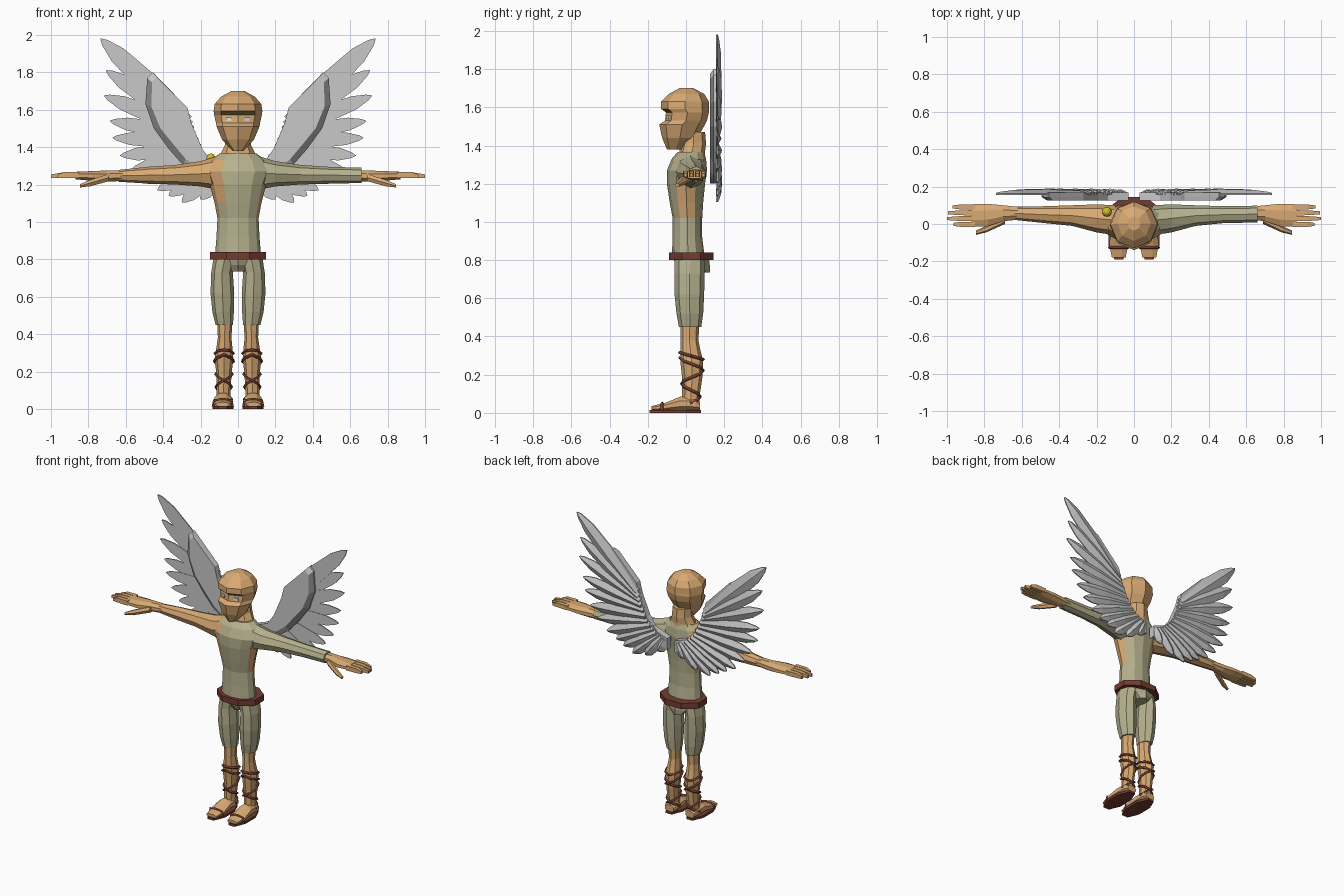
import bpy
import bmesh
from math import cos, sin, pi
from mathutils import Vector

default = bpy.data.objects.get("Cube")
if default:
    bpy.data.objects.remove(default, do_unlink=True)


def material(name, red, green, blue):
    mat = bpy.data.materials.new(name)
    mat.use_nodes = True
    mat.diffuse_color = (red, green, blue, 1)
    shader = next(n for n in mat.node_tree.nodes if n.type == "BSDF_PRINCIPLED")
    shader.inputs["Base Color"].default_value = (red, green, blue, 1)
    return mat


skin = material("skin", .69, .40, .17)
cloth = material("khaki cloth", .47, .44, .27)
leather = material("brown leather", .17, .045, .03)
plume = material("light grey feather", .58, .58, .58)
plume_edge = material("dark grey feather", .26, .26, .26)
gold = material("gold", .6, .52, .02)
olive = material("olive brow", .24, .21, .05)
white = material("eye white", .8, .82, .85)


def finish(name, bm, mats, rule=None):
    """Turn a bmesh into a flat-shaded object; rule picks a material slot from a face centre."""
    bmesh.ops.recalc_face_normals(bm, faces=bm.faces)
    if rule:
        for face in bm.faces:
            face.material_index = int(rule(face.calc_center_median()))
    mesh = bpy.data.meshes.new(name)
    bm.to_mesh(mesh)
    bm.free()
    for mat in mats:
        mesh.materials.append(mat)
    obj = bpy.data.objects.new(name, mesh)
    bpy.context.collection.objects.link(obj)
    return obj


def bridge(bm, loops):
    """Skin consecutive vertex loops and cap both ends."""
    rows = [[bm.verts.new(p) for p in loop] for loop in loops]
    n = len(rows[0])
    for low, high in zip(rows, rows[1:]):
        for k in range(n):
            j = (k + 1) % n
            bm.faces.new((low[k], low[j], high[j], high[k]))
    bm.faces.new(rows[0])
    bm.faces.new(rows[-1])


def loft(name, mats, rings, axis="z", sides=8, turn=0, side=1, rule=None):
    """Rings are (position, low a, high a, low b, high b) along an axis."""
    grow = 1 / cos(pi / sides) if turn else 1
    loops = []
    for t, a0, a1, b0, b1 in rings:
        loop = []
        for k in range(sides):
            angle = 2 * pi * (k + turn) / sides
            a = (a0 + a1) / 2 + grow * cos(angle) * (a1 - a0) / 2
            b = (b0 + b1) / 2 + grow * sin(angle) * (b1 - b0) / 2
            x, y, z = {"x": (t, a, b), "y": (a, t, b), "z": (a, b, t)}[axis]
            loop.append((x * side, y, z))
        loops.append(loop)
    bm = bmesh.new()
    bridge(bm, loops)
    return finish(name, bm, mats, rule)


def column(rows):
    """Symmetric rings from (z, half width, front y, back y)."""
    return [(z, -w, w, y0, y1) for z, w, y0, y1 in rows]


def strap(name, points, radius=.008):
    curve = bpy.data.curves.new(name, "CURVE")
    curve.dimensions = "3D"
    curve.bevel_depth = radius
    curve.bevel_resolution = 0
    spline = curve.splines.new("POLY")
    spline.points.add(len(points) - 1)
    for point, co in zip(spline.points, points):
        point.co = (*co, 1)
    curve.materials.append(leather)
    obj = bpy.data.objects.new(name, curve)
    bpy.context.collection.objects.link(obj)


# Head with a recessed eye band and a brow stripe
loft("head", [skin, olive], column([
    (1.38, .03, -.10, -.01), (1.44, .085, -.125, .06), (1.51, .115, -.14, .10),
    (1.53, .118, -.11, .11), (1.573, .128, -.105, .12), (1.592, .13, -.13, .12),
    (1.63, .125, -.13, .12), (1.67, .09, -.09, .095), (1.70, .035, -.035, .04)]),
    rule=lambda c: 1.575 < c.z < 1.59 and c.y < -.06)
loft("neck", [skin], column([
    (1.32, .12, -.04, .10), (1.37, .09, -.035, .10), (1.41, .07, -.025, .105), (1.47, .065, -.02, .10)]))

# Torso: shirt over one shoulder, open at the flanks
loft("torso", [cloth, skin], column([
    (.80, .125, -.075, .10), (.92, .115, -.07, .085), (1.02, .11, -.07, .085), (1.10, .125, -.085, .09),
    (1.20, .15, -.10, .10), (1.27, .18, -.10, .11), (1.33, .15, -.075, .105), (1.365, .10, -.045, .095)]),
    sides=12, rule=lambda c: (c.x < -.09 and c.z > 1.1) or (abs(c.x) > .1 and 1.02 < c.z < 1.19))
loft("pelvis", [cloth], column([(.735, .045, -.035, .125), (.77, .09, -.055, .125), (.81, .13, -.065, .12)]))
loft("belt", [leather], column([(.80, .15, -.09, .145), (.84, .15, -.09, .145)]), turn=.5)

# Shoulder brooch
bm = bmesh.new()
bmesh.ops.create_uvsphere(bm, u_segments=10, v_segments=6, radius=.026)
bmesh.ops.translate(bm, verts=bm.verts, vec=(-.145, .065, 1.34))
finish("shoulder_brooch", bm, [gold])

leg_rings = [
    (.04, .035, .12, -.03, .07), (.08, .04, .115, -.02, .07), (.18, .035, .115, -.02, .085),
    (.27, .025, .125, -.03, .09), (.33, .03, .115, -.03, .075), (.38, .035, .108, -.03, .065),
    (.47, .03, .11, -.03, .07)]


def on_leg(z, angle, side):
    """Point just off the lower leg surface."""
    for low, high in zip(leg_rings, leg_rings[1:]):
        if z <= high[0]:
            break
    f = (z - low[0]) / (high[0] - low[0])
    a0, a1, b0, b1 = [p + (q - p) * f for p, q in zip(low[1:], high[1:])]
    x = (a0 + a1) / 2 + cos(angle) * ((a1 - a0) / 2 + .004)
    y = (b0 + b1) / 2 + sin(angle) * ((b1 - b0) / 2 + .004)
    return (x * side, y, z)


# Wing layout as (x, z)
roots = [(.27, 1.54), (.23, 1.46), (.18, 1.36), (.11, 1.30), (.05, 1.27)]
tips = [(.735, 1.98), (.705, 1.81), (.715, 1.675), (.685, 1.54), (.67, 1.45), (.63, 1.355), (.57, 1.28),
        (.50, 1.21), (.43, 1.17), (.37, 1.14), (.30, 1.105), (.20, 1.12), (.10, 1.17)]
covert_inner = [(.03, 1.20), (.03, 1.28), (.14, 1.32), (.19, 1.39), (.25, 1.53), (.27, 1.61), (.455, 1.80)]
covert_outer = [(.485, 1.77), (.495, 1.63), (.45, 1.50), (.37, 1.39), (.295, 1.305), (.2, 1.24), (.1, 1.21)]


def feather(name, root, tip, side, lift):
    """Flat-fronted blade with a raised ridge along the back."""
    root, tip = Vector(root), Vector(tip)
    along = tip - root
    across = Vector((-along.y, along.x)).normalized()
    half = max(.042, along.length * .092)
    profile = [(0, .55), (.45, 1), (.8, .8), (.95, .35), (1, .04)]
    loops = []
    for f, w in profile:
        mid = root + along * f
        edge = across * half * w
        ends = [mid + edge, mid - edge]
        thick = .006 + .02 * min(1, w)
        loops.append([(ends[0].x * side, .156 + lift, ends[0].y),
                      (ends[1].x * side, .156 + lift, ends[1].y),
                      (ends[1].x * side, .164 + lift, ends[1].y),
                      (mid.x * side, .16 + thick + lift, mid.y),
                      (ends[0].x * side, .164 + lift, ends[0].y)])
    bm = bmesh.new()
    bridge(bm, loops)
    finish(name, bm, [plume])


def covert(name, side):
    """Thick front plate of the wing with a darker sloped rim."""
    outline = [Vector(p) for p in covert_inner + covert_outer]
    middle = Vector((.2, 1.5))
    inset = [p if i < len(covert_inner) - 1 else p + (middle - p).normalized() * .035
             for i, p in enumerate(outline)]
    loops = [[(p.x * side, y, p.y) for p in shape]
             for shape, y in ((outline, .168), (outline, .145), (inset, .125))]
    bm = bmesh.new()
    bridge(bm, loops)
    for face in bm.faces:
        xs = [abs(v.co.x) for v in face.verts]
        depth = face.calc_center_median().y
        spread = max(v.co.y for v in face.verts) - min(v.co.y for v in face.verts)
        sloped = depth < .14 and spread > .01
        wide = max((v.co.xz - Vector((side * min(xs), v.co.z))).length for v in face.verts)
        face.material_index = int(sloped and wide > .02 and min(xs) > .25
                                  and face.calc_center_median().z < 1.49 + (min(xs) - .25) * 1.4)
    finish(name, bm, [plume, plume_edge])


for side, label in ((1, "left"), (-1, "right")):
    # Eye plate, turned to sit on the angled face
    bm = bmesh.new()
    bmesh.ops.create_cube(bm, size=1)
    for v in bm.verts:
        x = .05 + v.co.x * .028
        v.co = (x * side, -.112 + x * .38 + v.co.y * .008, 1.549 + v.co.z * .018)
    finish(label + "_eye", bm, [white])

    # Arm: sleeved on the left, bare on the right
    sleeved = side > 0
    loft(label + "_arm", [cloth if sleeved else skin], [
        (.10, -.06, .10, 1.17, 1.355), (.20, -.045, .105, 1.19, 1.325), (.33, -.01, .10, 1.20, 1.305),
        (.48, .005, .095, 1.205, 1.295),
        (.66, .008, .098, 1.208, 1.29) if sleeved else (.64, .022, .092, 1.215, 1.278)],
        axis="x", side=side)
    loft(label + "_hand", [skin], [
        (.60, .025, .09, 1.22, 1.275), (.70, .015, .10, 1.215, 1.275),
        (.78, -.012, .108, 1.22, 1.272), (.87, -.014, .105, 1.228, 1.268)], axis="x", turn=.5, side=side)
    loft(label + "_thumb", [skin], [
        (.69, 0, .045, 1.215, 1.26), (.79, -.045, -.01, 1.188, 1.228), (.845, -.058, -.035, 1.183, 1.203)],
        axis="x", sides=6, side=side)
    for i, reach in enumerate((.965, 1, .995, .97)):
        y = -.002 + i * .031
        loft(f"{label}_finger_{i + 1}", [skin], [
            (.85, y - .014, y + .014, 1.235, 1.266), (.93, y - .013, y + .013, 1.236, 1.266),
            (reach, y - .008, y + .008, 1.236, 1.254)], axis="x", sides=4, turn=.5, side=side)

    # Leg, shorts and foot
    loft(label + "_shorts", [cloth], [
        (.45, .027, .12, -.037, .08), (.52, .022, .137, -.05, .09), (.62, .02, .147, -.06, .095),
        (.73, .028, .143, -.06, .098), (.81, .01, .13, -.06, .10)], side=side)
    loft(label + "_lower_leg", [skin], leg_rings, side=side)
    loft(label + "_foot", [skin], [
        (-.18, .045, .118, .012, .036), (-.11, .03, .132, .012, .052), (-.03, .036, .125, .012, .085),
        (.05, .036, .122, .012, .08), (.072, .045, .113, .012, .06)], axis="y", turn=.5, side=side)
    loft(label + "_sole", [leather], [
        (0, .025, .137, -.19, .078), (.016, .025, .137, -.19, .078)], turn=.5, side=side)

    # Sandal straps: crossed helices, a top band and a toe band
    for way in (1, -1):
        wrap = [on_leg(.29 - .24 * k / 14, -pi / 2 + way * k * pi / 4, side) for k in range(15)]
        strap(f"{label}_sandal_wrap_{'a' if way > 0 else 'b'}", wrap)
    strap(label + "_sandal_top_band", [on_leg(.298 - .018 * sin(k * pi / 4), k * pi / 4, side) for k in range(9)])
    strap(label + "_sandal_toe_band", [
        (x * side, -.125, z) for x, z in ((.03, .012), (.035, .045), (.08, .052), (.127, .045), (.133, .012))])

    # Wing
    covert(label + "_wing_covert", side)
    for i, tip in enumerate(tips):
        place = i / (len(tips) - 1) * (len(roots) - 1)
        k = min(int(place), len(roots) - 2)
        root = Vector(roots[k]).lerp(Vector(roots[k + 1]), place - k)
        feather(f"{label}_feather_{i + 1}", root, tip, side, .003 * (i % 2))
